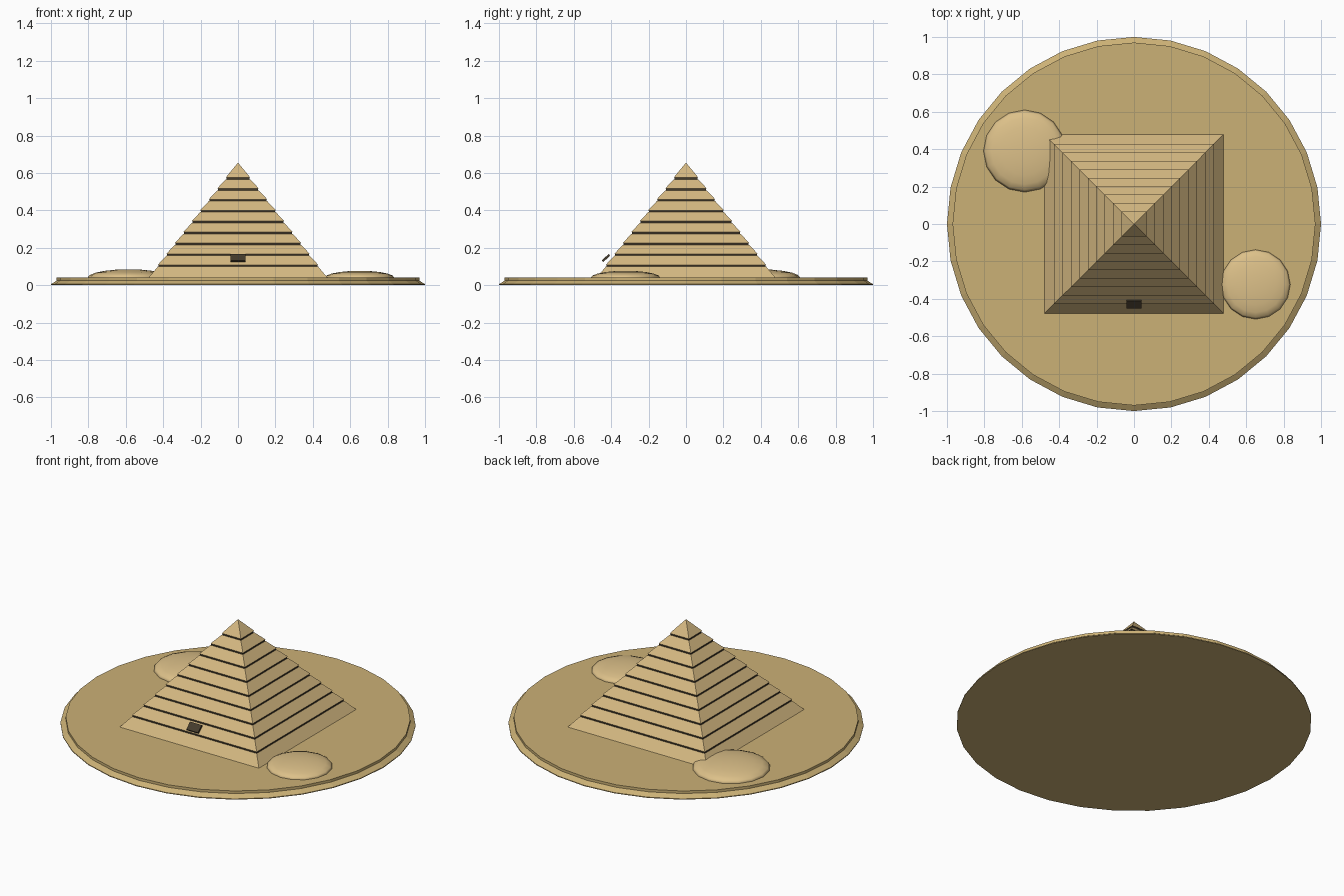
import bpy, bmesh, math
from mathutils import Matrix

if "Cube" in bpy.data.objects:
    bpy.data.objects.remove(bpy.data.objects["Cube"])

def material(name, rgb):
    m = bpy.data.materials.new(name)
    m.diffuse_color = (*rgb, 1)
    m.use_nodes = True
    m.node_tree.nodes["Principled BSDF"].inputs["Base Color"].default_value = m.diffuse_color
    return m

SAND = material("sand", (0.60, 0.44, 0.18))
STONE = material("stone", (0.66, 0.48, 0.22))
DUNE = material("dune_sand", (0.72, 0.53, 0.25))
DARK = material("dark_joint", (0.06, 0.045, 0.025))

def finish(name, bm, mats):
    bmesh.ops.recalc_face_normals(bm, faces=bm.faces)
    mesh = bpy.data.meshes.new(name)
    bm.to_mesh(mesh)
    bm.free()
    obj = bpy.data.objects.new(name, mesh)
    bpy.context.collection.objects.link(obj)
    for m in mats:
        mesh.materials.append(m)
    return obj

def lathe(bm, profile, sides, turn=0.0, dark_rows=()):
    """Stack of polygon rings from (radius, z) pairs, closed at both ends."""
    rings = [[bm.verts.new((r * math.cos(turn + math.tau * i / sides),
                            r * math.sin(turn + math.tau * i / sides), z))
              for i in range(sides)] if r > 0 else [bm.verts.new((0, 0, z))]
             for r, z in profile]
    for row, (a, b) in enumerate(zip(rings, rings[1:])):
        for i in range(sides):
            j = (i + 1) % sides
            pts = [a[i], a[j]] + ([b[j], b[i]] if len(b) > 1 else [b[0]])
            bm.faces.new(pts).material_index = 1 if row in dark_rows else 0
    for ring in (rings[0], rings[-1]):
        if len(ring) > 1:
            bm.faces.new(ring)

# round sand base with a sloped foot
bm = bmesh.new()
lathe(bm, [(1.0, 0), (1.0, 0.005), (0.97, 0.024), (0.97, 0.04)], 32)
finish("sand_base", bm, [SAND])

# stone courses separated by narrow dark recessed joints
BOTTOM, APEX, HALF = 0.038, 0.655, 0.48
def half_width(z):
    return HALF * (APEX - z) / (APEX - BOTTOM)

profile, dark = [(HALF, BOTTOM)], []
for i in range(9):
    z = 0.104 + 0.0583 * i
    w, lo, hi = half_width(z), z - 0.005, z + 0.005
    n = len(profile)
    profile += [(w, lo), (w - 0.003, lo), (w - 0.003, hi), (w, hi)]
    dark += [n, n + 1, n + 2]
profile.append((0, APEX))
bm = bmesh.new()
lathe(bm, [(w * math.sqrt(2), z) for w, z in profile], 4, math.pi / 4, dark)
finish("pyramid", bm, [STONE, DARK])

# tilted entrance slab in front of the lower courses
bm = bmesh.new()
bmesh.ops.create_cube(bm, size=1, matrix=Matrix.Translation((0, -0.428, 0.145))
                      @ Matrix.Rotation(math.radians(42), 4, 'X')
                      @ Matrix.Diagonal((0.08, 0.05, 0.012, 1)))
finish("entrance", bm, [DARK])

# low smooth dunes
for name, x, y, r, h in (("dune_left", -0.585, 0.39, 0.22, 0.045),
                         ("dune_right", 0.65, -0.323, 0.186, 0.037)):
    bm = bmesh.new()
    bmesh.ops.create_uvsphere(bm, u_segments=16, v_segments=10, radius=1,
                              matrix=Matrix.Translation((x, y, 0.04))
                              @ Matrix.Diagonal((r, r, h, 1)))
    # keep only the dome above the sand
    bmesh.ops.bisect_plane(bm, geom=bm.verts[:] + bm.edges[:] + bm.faces[:],
                           plane_co=(0, 0, 0.038), plane_no=(0, 0, -1), clear_outer=True)
    for f in bm.faces:
        f.smooth = True
    finish(name, bm, [DUNE])
